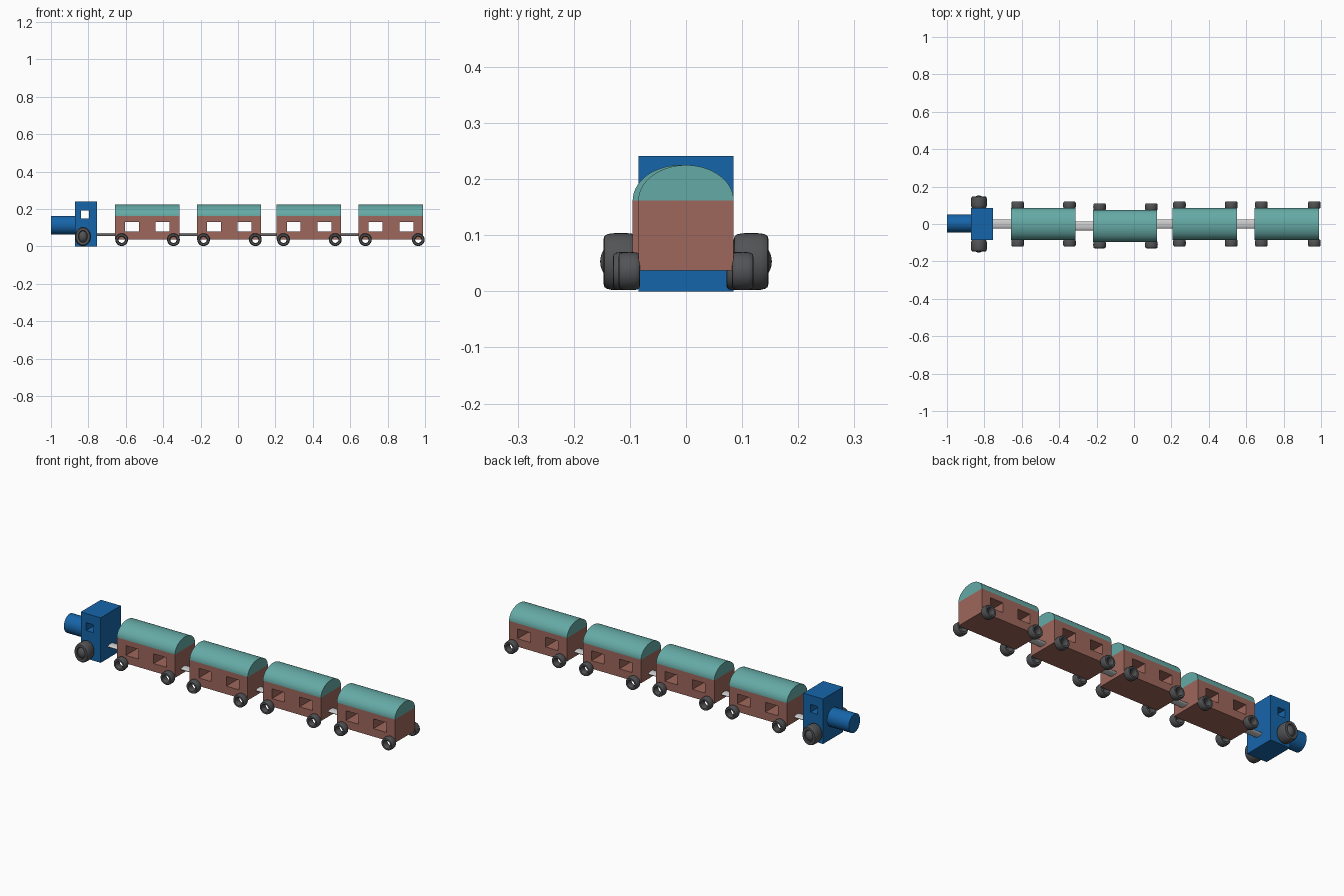
import bpy, bmesh, math
from mathutils import Matrix

if "Cube" in bpy.data.objects:
    bpy.data.objects.remove(bpy.data.objects["Cube"])


def material(name, rgb):
    m = bpy.data.materials.new(name)
    m.diffuse_color = (*rgb, 1)
    m.use_nodes = True
    m.node_tree.nodes["Principled BSDF"].inputs["Base Color"].default_value = m.diffuse_color
    return m


BLUE = material("blue_paint", (0.008, 0.13, 0.40))
BRICK = material("brick_red", (0.34, 0.135, 0.105))
TEAL = material("teal_roof", (0.13, 0.40, 0.38))
DARK = material("dark_rubber", (0.085, 0.087, 0.092))


def finish(bm, name, mat=None, smooth=False):
    bmesh.ops.recalc_face_normals(bm, faces=bm.faces[:])
    me = bpy.data.meshes.new(name)
    bm.to_mesh(me)
    bm.free()
    ob = bpy.data.objects.new(name, me)
    bpy.context.collection.objects.link(ob)
    if mat:
        me.materials.append(mat)
    if smooth:
        bpy.ops.object.select_all(action='DESELECT')
        ob.select_set(True)
        bpy.context.view_layer.objects.active = ob
        bpy.ops.object.shade_smooth_by_angle(angle=math.radians(40))
    return ob


def windowed_box(name, xs, zs, holes, y, half, mat):
    """Box made from a grid in xz with the hole cells left open, extruded in y."""
    bm = bmesh.new()
    v = [[bm.verts.new((x, y - half, z)) for z in zs] for x in xs]
    for i in range(len(xs) - 1):
        for j in range(len(zs) - 1):
            if (i, j) not in holes:
                bm.faces.new((v[i][j], v[i + 1][j], v[i + 1][j + 1], v[i][j + 1]))
    front = bm.faces[:]
    ext = bmesh.ops.extrude_face_region(bm, geom=front, use_keep_orig=True)["geom"]
    moved = [g for g in ext if isinstance(g, bmesh.types.BMVert)]
    bmesh.ops.translate(bm, verts=moved, vec=(0, 2 * half, 0))
    return finish(bm, name, mat)


def rod(name, x0, x1, y, z, ry, rz, mat=None, sides=32):
    """Elliptical rod along x."""
    bm = bmesh.new()
    bmesh.ops.create_cone(bm, cap_ends=True, segments=sides, radius1=1, radius2=1, depth=1,
                          matrix=Matrix.Translation(((x0 + x1) / 2, y, z))
                          @ Matrix.Diagonal((x1 - x0, ry, rz, 1))
                          @ Matrix.Rotation(math.pi / 2, 4, 'Y'))
    return finish(bm, name, mat, True)


def tyre(name, x, y, z, rx, rz, thick, half_y):
    """Ring around y with a rounded-rectangle cross-section."""
    bm = bmesh.new()
    n, m = 32, 16

    def power(t):
        return math.copysign(abs(t) ** 0.65, t)
    rings = []
    for i in range(n):
        a = 2 * math.pi * i / n
        ring = []
        for j in range(m):
            b = 2 * math.pi * j / m
            r = -thick + thick * power(math.cos(b))
            ring.append(bm.verts.new((x + (rx + r) * math.cos(a),
                                      y + half_y * power(math.sin(b)),
                                      z + (rz + r) * math.sin(a))))
        rings.append(ring)
    for i in range(n):
        p, q = rings[i], rings[(i + 1) % n]
        for j in range(m):
            k = (j + 1) % m
            bm.faces.new((p[j], q[j], q[k], p[k]))
    return finish(bm, name, DARK, True)


def hub(name, x, y, z, rx, ry, rz):
    bm = bmesh.new()
    bmesh.ops.create_uvsphere(bm, u_segments=32, v_segments=16, radius=1,
                              matrix=Matrix.Translation((x, y, z)) @ Matrix.Diagonal((rx, ry, rz, 1)))
    return finish(bm, name, DARK, True)


def roof(name, x0, x1, y, half, z, height):
    """Barrel roof: half ellipse extruded along x."""
    bm = bmesh.new()
    n = 28
    arc = [bm.verts.new((x0, y + half * math.cos(math.pi * i / n),
                         z + height * math.sin(math.pi * i / n))) for i in range(n + 1)]
    face = bm.faces.new(arc)
    ext = bmesh.ops.extrude_face_region(bm, geom=[face], use_keep_orig=True)["geom"]
    bmesh.ops.translate(bm, verts=[g for g in ext if isinstance(g, bmesh.types.BMVert)],
                        vec=(x1 - x0, 0, 0))
    return finish(bm, name, TEAL, True)


# Engine: cab with window, boiler, two large wheels
windowed_box("engine_cab", [-0.872, -0.84, -0.797, -0.754], [0, 0.15, 0.192, 0.241],
             {(1, 1)}, 0, 0.085, BLUE)
rod("engine_boiler", -1.0, -0.86, 0.003, 0.114, 0.048, 0.05, BLUE)
for side, label in ((-1, "front"), (1, "back")):
    tyre(f"engine_tyre_{label}", -0.829, side * 0.116, 0.053, 0.043, 0.051, 0.012, 0.031)
    hub(f"engine_hub_{label}", -0.829, side * 0.118, 0.053, 0.030, 0.035, 0.037)

# Four carriages: (left end, sideways offset, rear wheel nudge)
cars = [(-0.658, 0, 0), (-0.22, -0.01, 0), (0.207, 0, 0), (0.645, 0, 0.006)]
L, HALF = 0.344, 0.085
tail = -0.754
for n, (x, y, nudge) in enumerate(cars, 1):
    windowed_box(f"carriage_{n}_body", [x + d for d in (0, 0.054, 0.128, 0.218, 0.293, L)],
                 [0.037, 0.08, 0.132, 0.162], {(1, 1), (3, 1)}, y, HALF, BRICK)
    roof(f"carriage_{n}_roof", x, x + L, y, HALF, 0.162, 0.063)
    # Coupling to the vehicle ahead
    rod(f"coupling_{n}", tail - 0.01, x + 0.01, y, 0.063, 0.024, 0.008, None, 16)
    tail = x + L
    for dx, end in ((0.036, "left"), (0.313 + nudge, "right")):
        for side, label in ((-1, "front"), (1, "back")):
            tyre(f"carriage_{n}_wheel_{end}_{label}", x + dx, y + side * 0.101, 0.036,
                 0.034, 0.034, 0.0085, 0.019)
